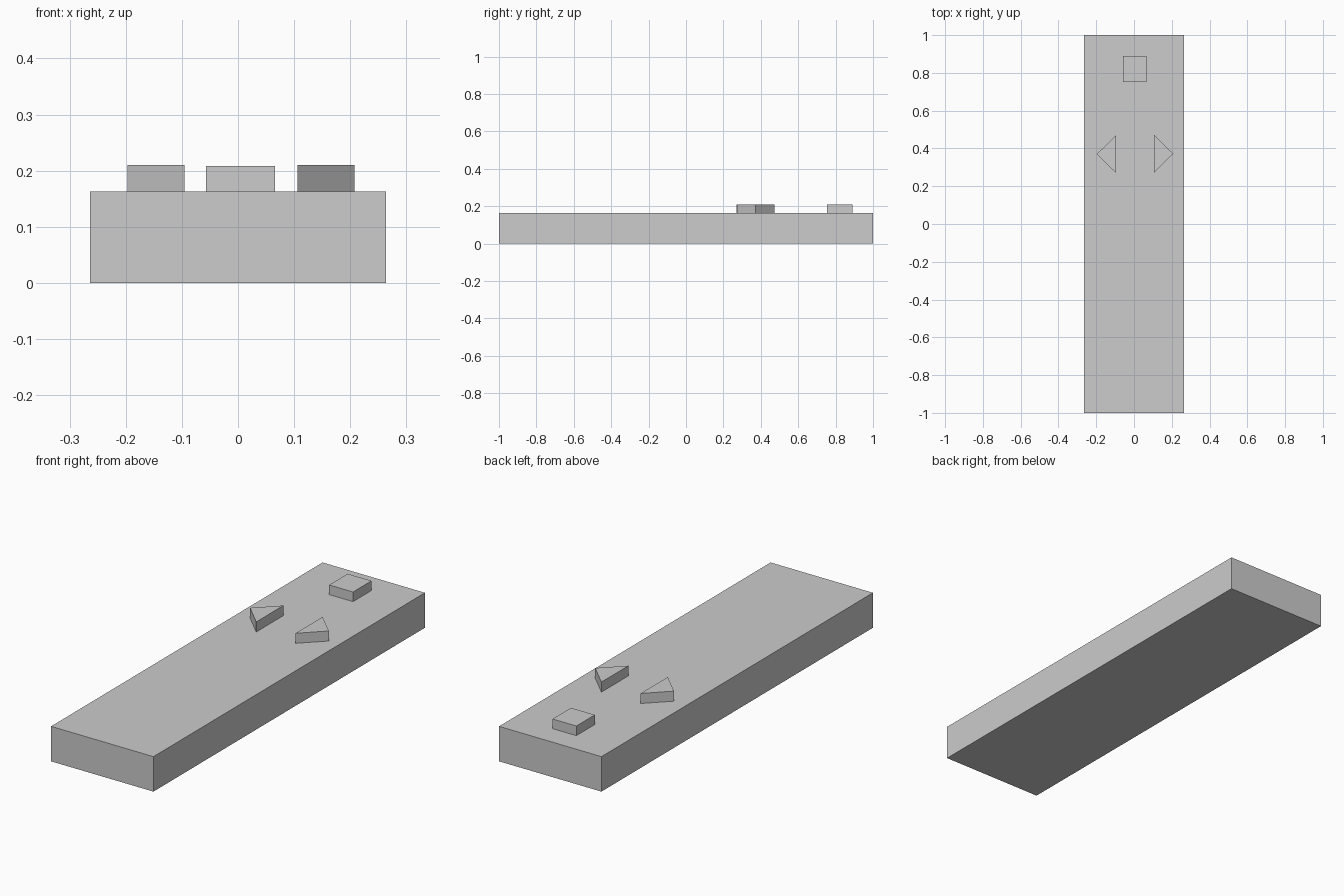
import bpy
import bmesh

cube = bpy.data.objects.get("Cube")
if cube:
    bpy.data.objects.remove(cube, do_unlink=True)

# Single plain material
grey = bpy.data.materials.new("light_grey")
grey.use_nodes = True
colour = (0.604, 0.604, 0.604, 1)
grey.diffuse_color = colour
grey.node_tree.nodes["Principled BSDF"].inputs["Base Color"].default_value = colour

BODY_TOP = 0.163


def prism(name, outline, bottom, top):
    """Extrude a flat outline in xy from bottom to top."""
    bm = bmesh.new()
    base = bm.faces.new([bm.verts.new((x, y, bottom)) for x, y in outline])
    cap = bmesh.ops.extrude_face_region(bm, geom=[base])["geom"]
    verts = [g for g in cap if isinstance(g, bmesh.types.BMVert)]
    bmesh.ops.translate(bm, verts=verts, vec=(0, 0, top - bottom))
    bmesh.ops.recalc_face_normals(bm, faces=bm.faces)
    mesh = bpy.data.meshes.new(name)
    bm.to_mesh(mesh)
    bm.free()
    mesh.materials.append(grey)
    obj = bpy.data.objects.new(name, mesh)
    bpy.context.collection.objects.link(obj)
    return obj


def rectangle(x0, x1, y0, y1):
    return [(x0, y0), (x1, y0), (x1, y1), (x0, y1)]


def arrow(base_x, tip_x, y, half):
    return [(base_x, y - half), (tip_x, y), (base_x, y + half)]


# Remote body
prism("body", rectangle(-0.264, 0.264, -1, 1), 0, BODY_TOP)

# Square button near the back end
prism("square_button", rectangle(-0.057, 0.066, 0.753, 0.889), BODY_TOP, 0.208)

# Pair of arrow buttons pointing outward
prism("right_arrow_button", arrow(-0.095, -0.197, 0.37, 0.1), BODY_TOP, 0.21)
prism("left_arrow_button", arrow(0.106, 0.208, 0.372, 0.1), BODY_TOP, 0.21)
